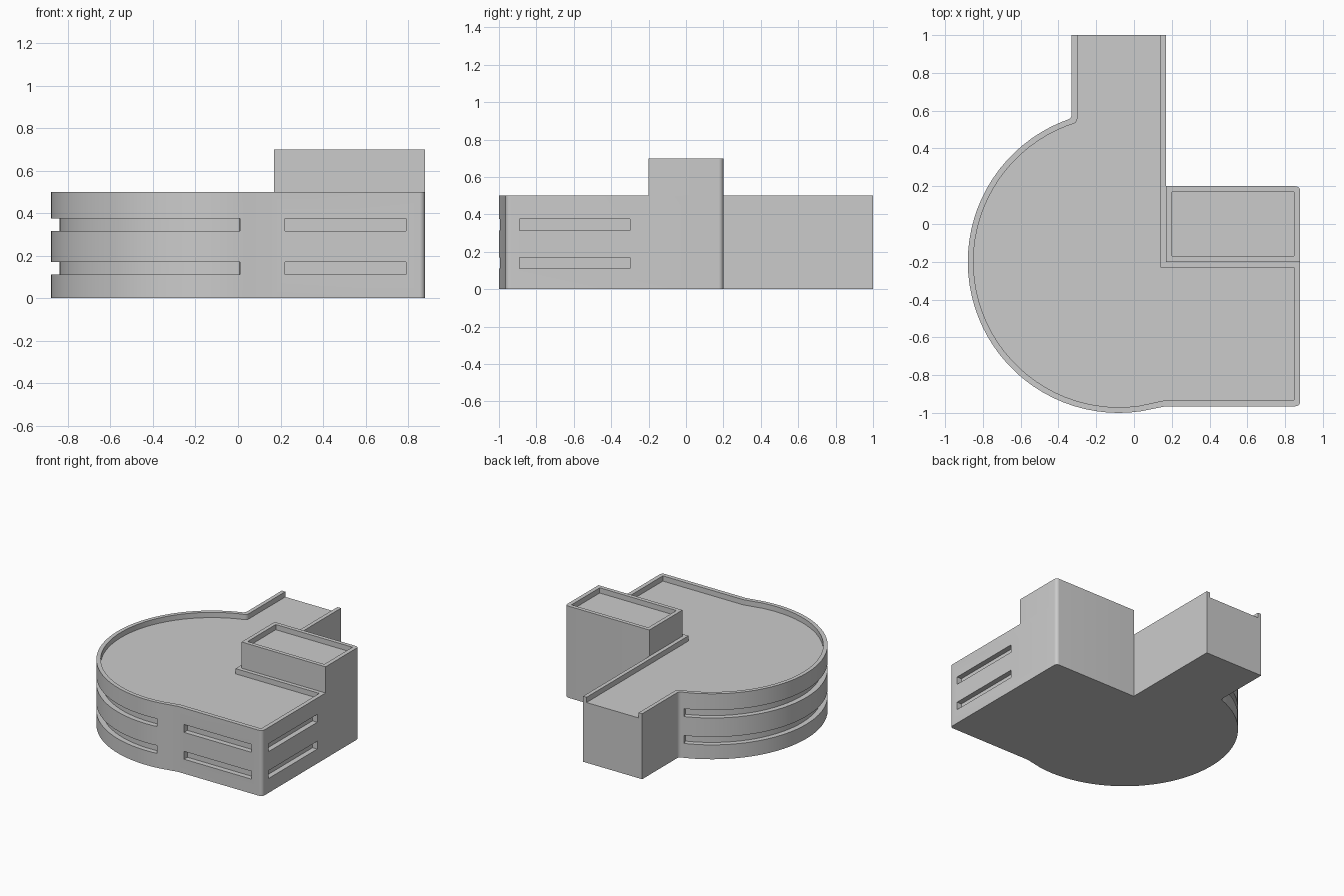
import bpy, bmesh
from math import sin, cos, radians, tan, acos
from mathutils import Vector

if "Cube" in bpy.data.objects:
    bpy.data.objects.remove(bpy.data.objects["Cube"])

CENTRE = Vector((-0.08, -0.2))      # middle of the round hall
WINDOW_ROWS = ((0.11, 0.17), (0.315, 0.375))


def arc(r, a0, a1, n):
    return [CENTRE + Vector((cos(a), sin(a))) * r
            for a in (radians(a0 + (a1 - a0) * i / n) for i in range(n + 1))]


def fillet(prev, p, nxt, r, n=5):
    """Round the corner p with radius r."""
    p = Vector(p)
    u, v = (Vector(prev) - p).normalized(), (Vector(nxt) - p).normalized()
    half = acos(u.dot(v)) / 2
    c = p + (u + v).normalized() * (r / sin(half))
    a, b = p + u * (r / tan(half)) - c, p + v * (r / tan(half)) - c
    return [c + a.lerp(b, i / n).normalized() * r for i in range(n + 1)]


def prism(name, pts, z0, z1):
    """Extrude a plan outline from z0 to z1."""
    bm = bmesh.new()
    face = bm.faces.new([bm.verts.new((p[0], p[1], z0)) for p in pts])
    top = bmesh.ops.extrude_face_region(bm, geom=[face])["geom"]
    for v in top:
        if isinstance(v, bmesh.types.BMVert):
            v.co.z = z1
    bmesh.ops.recalc_face_normals(bm, faces=bm.faces)
    mesh = bpy.data.meshes.new(name)
    bm.to_mesh(mesh)
    bm.free()
    ob = bpy.data.objects.new(name, mesh)
    bpy.context.collection.objects.link(ob)
    return ob


def rect(x0, x1, y0, y1):
    return [(x0, y0), (x1, y0), (x1, y1), (x0, y1)]


def cut(ob, pts, z0, z1):
    """Subtract an extruded outline from an object."""
    tool = prism("cutter", pts, z0, z1)
    tool.hide_render = True
    mod = ob.modifiers.new("cut", 'BOOLEAN')
    mod.operation, mod.solver, mod.object = 'DIFFERENCE', 'EXACT', tool
    bpy.context.view_layer.objects.active = ob
    bpy.ops.object.modifier_apply(modifier=mod.name)
    bpy.data.objects.remove(tool)


def smooth(ob):
    bpy.ops.object.select_all(action='DESELECT')
    ob.select_set(True)
    bpy.context.view_layer.objects.active = ob
    bpy.ops.object.shade_smooth_by_angle(angle=radians(30))


# main building: round hall, rear wing and right-hand block
hall = arc(0.8, 108.2, 278, 40)
outline = [(0.17, 1), (-0.33, 1)]
outline += fillet((-0.33, 1), hall[0], hall[1], 0.03) + hall[1:]
outline += [(0.17, -0.965)]
outline += fillet((0.17, -0.965), (0.88, -0.965), (0.88, 0), 0.025)
outline += fillet((0.88, 0), (0.88, 0.2), (0.17, 0.2), 0.025)
outline += [(0.17, 0.2)]
building = prism("main_building", outline, 0, 0.5)

# sunken roof, leaving the parapet (open at the end of the wing)
inner = arc(0.77, 106.6, 278, 40)
roof = [(0.14, 1.1), (-0.3, 1.1)]
roof += fillet((-0.3, 1.1), inner[0], inner[1], 0.03) + inner[1:]
roof += [(0.17, -0.932), (0.848, -0.932), (0.848, -0.23), (0.14, -0.23)]
cut(building, roof, 0.46, 0.6)

# window bands: round, front and right side
band = arc(0.76, 111, 276.5, 40) + arc(0.85, 276.5, 111, 40)
for z0, z1 in WINDOW_ROWS:
    cut(building, band, z0, z1)
    cut(building, rect(0.22, 0.79, -1.1, -0.925), z0, z1)
    cut(building, rect(0.84, 1.0, -0.89, -0.30), z0, z1)
smooth(building)

# stair tower above the roof, with its own parapet
plan = [(0.17, -0.2), (0.88, -0.2)]
plan += fillet((0.88, 0), (0.88, 0.2), (0.17, 0.2), 0.025) + [(0.17, 0.2)]
tower = prism("stair_tower", plan, 0.5, 0.7)
cut(tower, rect(0.2, 0.848, -0.17, 0.17), 0.66, 0.8)
smooth(tower)
